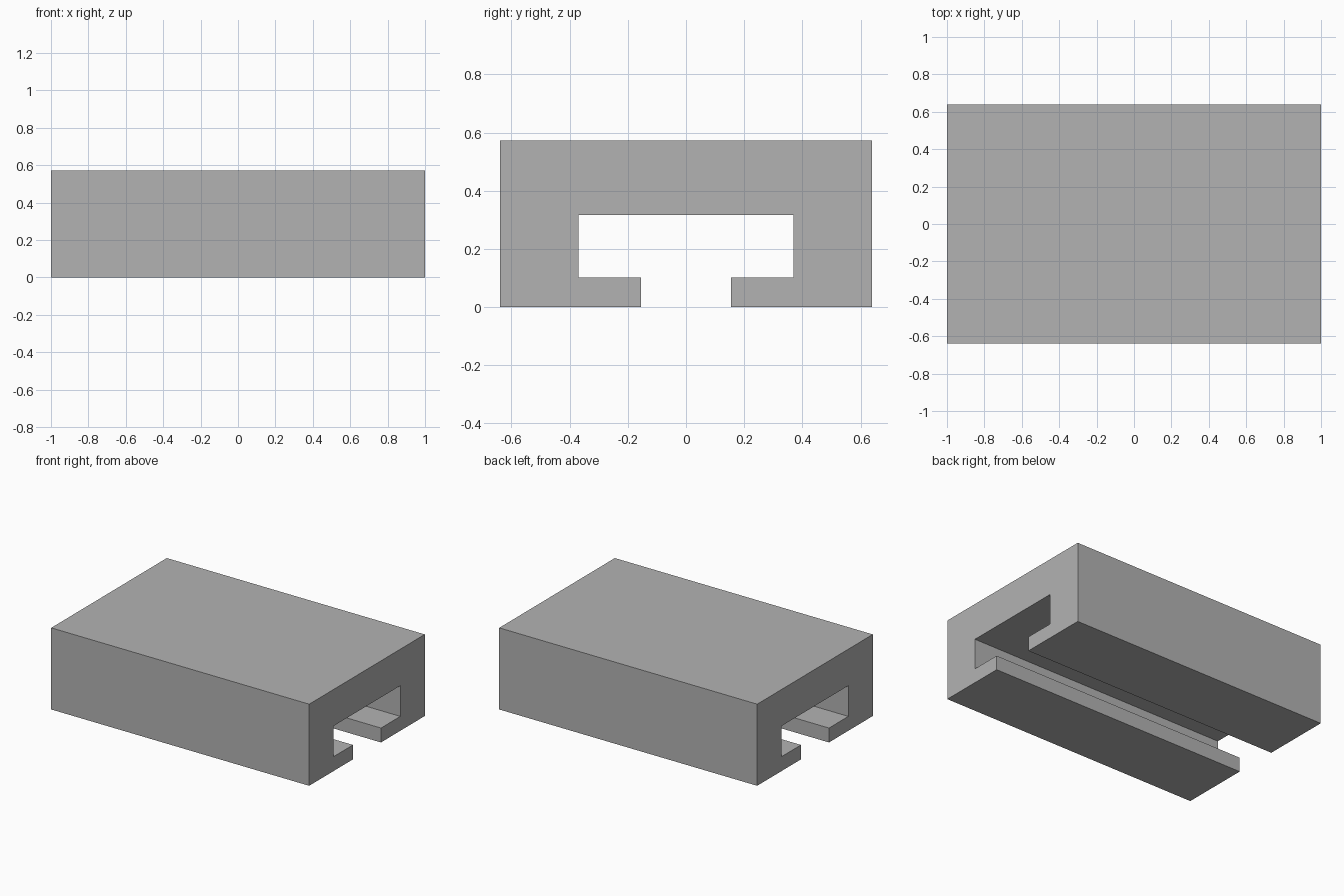
import bpy
import bmesh

# Remove the default cube only
cube = bpy.data.objects.get("Cube")
if cube:
    bpy.data.objects.remove(cube, do_unlink=True)

LENGTH = 2.0
HEIGHT = 0.572
HALF_WIDTH = 0.64
SLOT_HALF = 0.155      # narrow opening in the underside
CAVITY_HALF = 0.369    # wide part of the T-slot
LIP_TOP = 0.101
CAVITY_TOP = 0.316

# Plain grey material
grey = bpy.data.materials.new("plain_grey")
grey.use_nodes = True
colour = (0.45, 0.45, 0.45, 1.0)
grey.diffuse_color = colour
grey.node_tree.nodes["Principled BSDF"].inputs["Base Color"].default_value = colour

# Half of the cross-section (y, z), mirrored into a full T-slot profile
half = [
    (HALF_WIDTH, HEIGHT),
    (HALF_WIDTH, 0),
    (SLOT_HALF, 0),
    (SLOT_HALF, LIP_TOP),
    (CAVITY_HALF, LIP_TOP),
    (CAVITY_HALF, CAVITY_TOP),
]
profile = half + [(-y, z) for y, z in reversed(half)]

# Slotted block: extrude the profile along the length
bm = bmesh.new()
end = bm.faces.new([bm.verts.new((-LENGTH / 2, y, z)) for y, z in profile])
extruded = bmesh.ops.extrude_face_region(bm, geom=[end], use_keep_orig=True)
moved = [v for v in extruded["geom"] if isinstance(v, bmesh.types.BMVert)]
bmesh.ops.translate(bm, vec=(LENGTH, 0, 0), verts=moved)
bmesh.ops.recalc_face_normals(bm, faces=bm.faces)

mesh = bpy.data.meshes.new("slotted_block")
bm.to_mesh(mesh)
bm.free()
mesh.materials.append(grey)
block = bpy.data.objects.new("slotted_block", mesh)
bpy.context.collection.objects.link(block)
